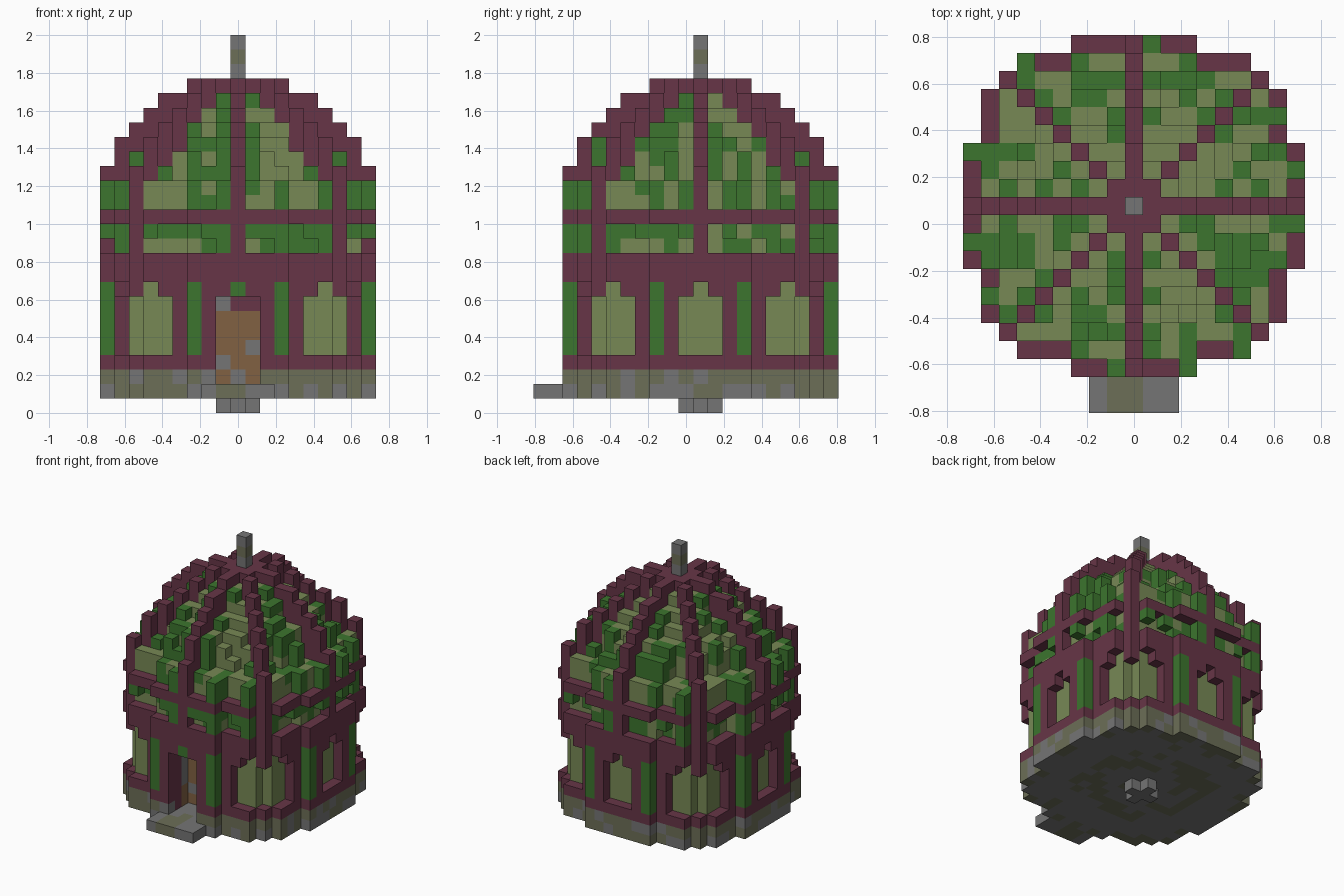
import bpy, bmesh, random
from math import hypot
from mathutils import Vector

cube = bpy.data.objects.get("Cube")
if cube:
    bpy.data.objects.remove(cube, do_unlink=True)

random.seed(7)
U = 1 / 13  # block size


def srgb(*c):
    return tuple(((v / 255 + 0.055) / 1.055) ** 2.4 for v in c) + (1.0,)


COLOURS = {
    "maroon_timber": srgb(103, 53, 71),
    "olive_glass": srgb(119, 137, 85),
    "leaf_green": srgb(60, 117, 46),
    "grey_stone": srgb(117, 117, 117),
    "mossy_stone": srgb(108, 110, 87),
    "brown_wood": srgb(129, 97, 66),
}
MATS = {}
for name, rgba in COLOURS.items():
    m = bpy.data.materials.new(name)
    m.use_nodes = True
    m.diffuse_color = rgba
    m.node_tree.nodes["Principled BSDF"].inputs["Base Color"].default_value = rgba
    MATS[name] = m

# Round stepped floor plan: half width of each row
HALF = [9, 9, 9, 9, 8, 8, 8, 7, 6, 3]
SPAN = range(-9, 10)


def outer(i, j):
    return abs(j) <= 9 and abs(i) <= HALF[abs(j)]


def inner(i, j):
    return all(outer(i + a, j + b) for a, b in ((1, 0), (-1, 0), (0, 1), (0, -1)))


PLAN = [(i, j) for i in SPAN for j in SPAN if outer(i, j)]
CORE = [c for c in PLAN if inner(*c)]
RING = [c for c in PLAN if not inner(*c)]
vine_chance = {c: random.random() for c in PLAN}
cells = {}


def put(i, j, k, part, mat):
    cells[i, j, k] = (part, mat)


def stone(moss):
    return "mossy_stone" if random.random() < moss else "grey_stone"


def on_rib(i, j):
    return i == 0 or j == 0 or abs(i) == abs(j)


# Foundation, front step and the small footing below
for i, j in PLAN:
    edge = not inner(i, j)
    put(i, j, 1, "foundation", stone(0.4 if edge else 0.55 if 3 < hypot(i, j) < 6 else 0.05))
    put(i, j, 2, "foundation", stone(0.65))
    put(i, j, 3, "walls", "maroon_timber")
for i in range(-2, 3):
    for j in (-10, -11):
        put(i, j, 1, "front_step", stone(0.8 if i in (-1, 0) else 0.0))
for i, j in ((0, 0), (1, 0), (-1, 0), (0, 1), (0, -1)):
    put(i, j, 0, "footing", "grey_stone")

# Lower walls: pillars and vines round recessed windows
for k in range(4, 9):
    for i, j in CORE:
        put(i, j, k, "windows", "olive_glass")
    for i, j in RING:
        low = min(abs(i), abs(j))
        if k < 8:
            opening = low <= 1 or low >= 5
        else:
            opening = low in (0, 6)
        if low == 3:
            put(i, j, k, "wall_vines", "leaf_green")
        elif not opening:
            put(i, j, k, "walls", "maroon_timber")
for i, j in PLAN:
    for k in (9, 10):
        put(i, j, k, "walls", "maroon_timber")

# Drum of the dome: green share of the wall and of the outer leaves per layer
DRUM = {11: (0.35, 0.12), 12: (0.7, 0.3), 13: (0.4, 0), 14: (0.15, 0.16), 15: (0.2, 0.16)}
for k, (wall_share, leaf_share) in DRUM.items():
    streak = 2 if k < 13 else 3
    for i, j in CORE:
        green = min(abs(i), abs(j)) == streak or random.random() < wall_share
        put(i, j, k, "dome", "leaf_green" if green else "olive_glass")
    for i, j in RING:
        if k == 13:
            put(i, j, k, "ring_beam", "maroon_timber")
        elif on_rib(i, j):
            put(i, j, k, "ribs", "maroon_timber")
        elif vine_chance[i, j] < leaf_share:
            put(i, j, k, "dome_vines", "leaf_green")

# Stepped dome cap: reach of the ribs and of the leaves per layer
CAP = {16: (9.9, 7.9), 17: (8.5, 7.7), 18: (8.5, 7.2), 19: (7.5, 6.0),
       20: (6.5, 4.9), 21: (5.5, 3.4), 22: (3.5, 0)}
for k, (rib_reach, leaf_reach) in CAP.items():
    for i, j in PLAN:
        d = hypot(i, j)
        if on_rib(i, j) and d <= rib_reach:
            put(i, j, k, "ribs", "maroon_timber")
        elif k == 22:
            if max(abs(i), abs(j)) <= 1:
                put(i, j, k, "ribs", "maroon_timber")
        elif d <= leaf_reach - 1:
            put(i, j, k, "dome", "olive_glass")
        elif d <= leaf_reach and vine_chance[i, j] < 0.55 and random.random() < 0.9:
            put(i, j, k, "dome_vines", "leaf_green")

# Finial
for k in (23, 24, 25):
    put(0, 0, k, "finial", "mossy_stone" if k == 24 else "grey_stone")

# Recessed doorway with its jambs and lintel
for k in range(2, 8):
    for i in (-1, 0, 1):
        for j in (-9, -8, -7):
            cells.pop((i, j, k), None)
        put(i, -6, k, "door", "brown_wood" if k < 7 else "maroon_timber")
    for i in (-2, 2):
        put(i, -8, k, "walls", "maroon_timber")
        put(i, -7, k, "door", "brown_wood" if k < 4 else "grey_stone")
for i, k in ((-1, 7), (-1, 3), (1, 4), (0, 2)):
    put(i, -6, k, "door", "grey_stone")
for i in (-1, 0, 1):
    for j in (-9, -8):
        put(i, j, 8, "walls", "maroon_timber")
put(0, -9, 8, "wall_vines", "leaf_green")

# Turn the blocks into one mesh per part, keeping exposed faces only
AXES = [Vector(a) for a in ((1, 0, 0), (0, 1, 0), (0, 0, 1))]
for part in sorted({p for p, _ in cells.values()}):
    bm = bmesh.new()
    mesh = bpy.data.meshes.new(part)
    slots = sorted({m for p, m in cells.values() if p == part})
    for m in slots:
        mesh.materials.append(MATS[m])
    for pos, (p, mat) in cells.items():
        if p != part:
            continue
        centre = Vector((pos[0], pos[1] + 1, pos[2] + 0.5))
        for a in range(3):
            for s in (1, -1):
                n = AXES[a] * s
                if tuple(int(q + w) for q, w in zip(pos, n)) in cells:
                    continue
                t = AXES[(a + 1) % 3]
                b = n.cross(t)
                corners = (-t - b, t - b, t + b, b - t)
                f = bm.faces.new([bm.verts.new((centre + (n + c) / 2) * U) for c in corners])
                f.material_index = slots.index(mat)
    bmesh.ops.remove_doubles(bm, verts=bm.verts, dist=U / 100)
    bm.to_mesh(mesh)
    bm.free()
    bpy.context.collection.objects.link(bpy.data.objects.new(part, mesh))
